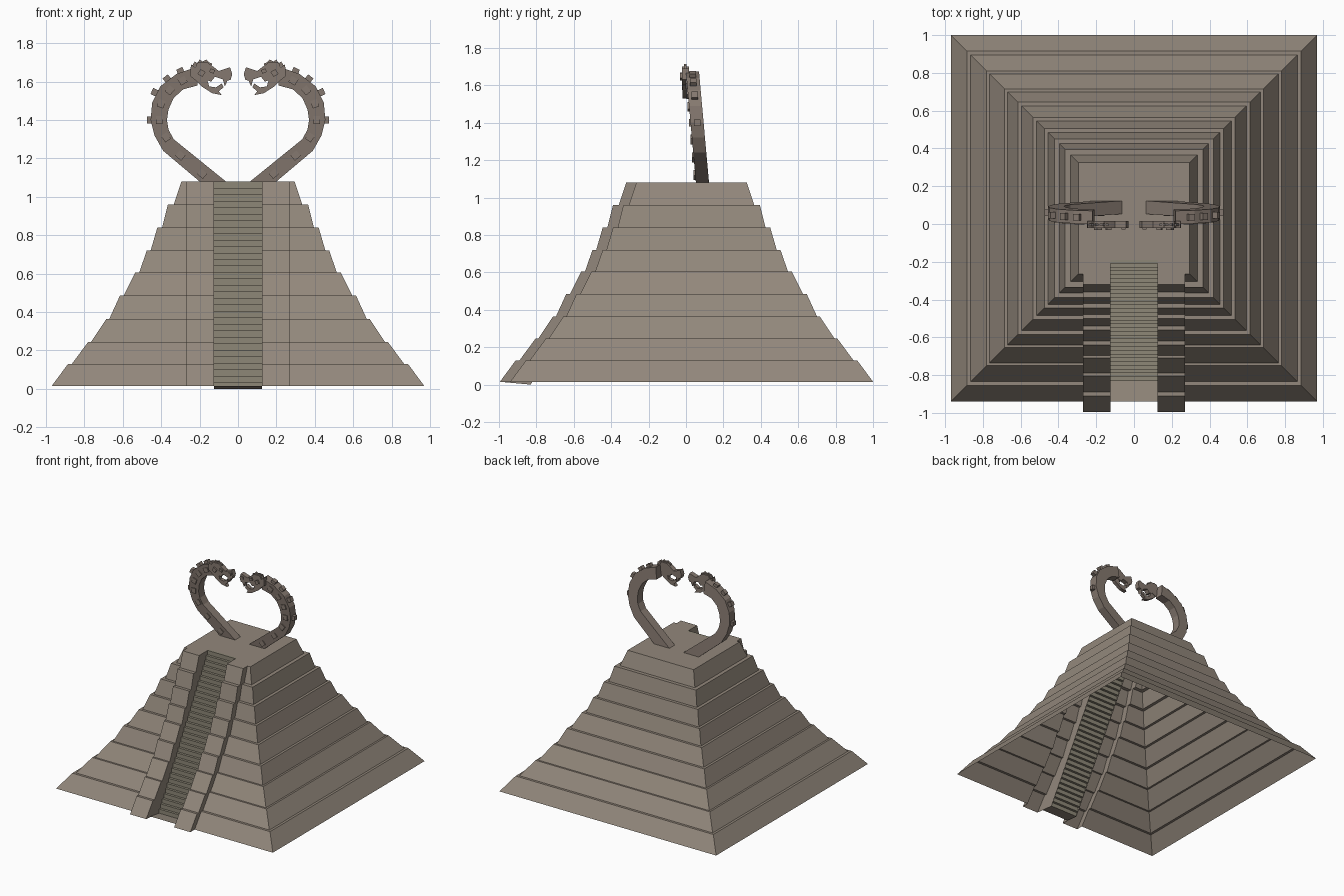
import bpy, bmesh, math
from mathutils import Vector, Matrix

if "Cube" in bpy.data.objects:
    bpy.data.objects.remove(bpy.data.objects["Cube"])


def material(name, rgb):
    m = bpy.data.materials.new(name)
    m.diffuse_color = (*rgb, 1)
    m.use_nodes = True
    m.node_tree.nodes["Principled BSDF"].inputs["Base Color"].default_value = m.diffuse_color
    return m


STONE = material("warm grey stone", (0.29, 0.245, 0.2))
STAIR = material("olive grey stone", (0.27, 0.245, 0.185))
CARVED = material("carved brown stone", (0.235, 0.19, 0.16))


def finish(bm, name, mat):
    me = bpy.data.meshes.new(name)
    bm.to_mesh(me)
    bm.free()
    me.materials.append(mat)
    ob = bpy.data.objects.new(name, me)
    bpy.context.collection.objects.link(ob)
    return ob


def face(bm, pts, out):
    """Add a face whose normal points along 'out'."""
    f = bm.faces.new([bm.verts.new(p) for p in pts])
    f.normal_update()
    if f.normal.dot(Vector(out)) < 0:
        f.normal_flip()


CY = 0.03            # pyramid centre in y
IN, OUT = 0.125, 0.27  # inner and outer x of the balustrades
SHIFT = 0.055        # how far the balustrades stand proud

# Stepped slope: (half width, z), two points per tier
Z = [0.015, 0.13, 0.245, 0.365, 0.485, 0.605, 0.72, 0.84, 0.96, 1.08]
BOTTOM = [0.97, 0.865, 0.765, 0.67, 0.595, 0.515, 0.455, 0.395, 0.335]
TOP = [0.885, 0.78, 0.685, 0.615, 0.535, 0.475, 0.42, 0.365, 0.295]
slope = []
for i in range(9):
    slope += [(BOTTOM[i], Z[i]), (TOP[i], Z[i + 1])]

# Pyramid tiers: open shell, front wall left open behind the stairway
bm = bmesh.new()
for (a, za), (b, zb) in zip(slope, slope[1:]):
    up = 0.5
    face(bm, [(-a, CY + a, za), (a, CY + a, za), (b, CY + b, zb), (-b, CY + b, zb)], (0, 1, up))
    for s in (-1, 1):
        face(bm, [(s * a, CY - a, za), (s * a, CY + a, za),
                  (s * b, CY + b, zb), (s * b, CY - b, zb)], (s, 0, up))
        face(bm, [(s * a, CY - a, za), (s * OUT, CY - a, za),
                  (s * OUT, CY - b, zb), (s * b, CY - b, zb)], (0, -1, up))
finish(bm, "pyramid_tiers", STONE)

# Top platform with a notch for the stairs
bm = bmesh.new()
h, zt = slope[-1]
STAIR_TOP = -0.19
half = [(h, CY + h), (h, CY - h), (OUT, CY - h), (OUT, CY - h - SHIFT),
        (IN, CY - h - SHIFT), (IN, STAIR_TOP)]
outline = half + [(-x, y) for x, y in reversed(half)]
face(bm, [(x, y, zt) for x, y in outline], (0, 0, 1))
finish(bm, "top_platform", STONE)

# Balustrades following the tier slope
for s, side in ((-1, "left"), (1, "right")):
    bm = bmesh.new()
    for (a, za), (b, zb) in zip(slope, slope[1:]):
        ya, yb = CY - a, CY - b
        face(bm, [(s * IN, ya - SHIFT, za), (s * OUT, ya - SHIFT, za),
                  (s * OUT, yb - SHIFT, zb), (s * IN, yb - SHIFT, zb)], (0, -1, 0.5))
        if abs(za - zb) > 0.001:
            face(bm, [(s * OUT, ya - SHIFT, za), (s * OUT, ya, za),
                      (s * OUT, yb, zb), (s * OUT, yb - SHIFT, zb)], (s, 0, 0))
    wall = [(s * IN, CY - a - SHIFT, z) for a, z in slope]
    wall += [(s * IN, STAIR_TOP, zt), (s * IN, -0.83, 0.0)]
    face(bm, wall, (-s, 0, 0))
    finish(bm, "balustrade_" + side, STONE)

# Stairs and the entry slab at their foot
bm = bmesh.new()
N, Y0 = 32, -0.83
dy, dz = (STAIR_TOP - Y0) / N, zt / N
for i in range(N):
    y, z = Y0 + i * dy, i * dz
    face(bm, [(-IN, y, z), (IN, y, z), (IN, y, z + dz), (-IN, y, z + dz)], (0, -1, 0))
    face(bm, [(-IN, y, z + dz), (IN, y, z + dz),
              (IN, y + dy, z + dz), (-IN, y + dy, z + dz)], (0, 0, 1))
finish(bm, "stairs", STAIR)
bm = bmesh.new()
face(bm, [(-IN, -0.94, 0.015), (IN, -0.94, 0.015), (IN, Y0, 0), (-IN, Y0, 0)], (0, 0, 1))
finish(bm, "entry_slab", STONE)


# Serpents forming a heart above the platform
def lean(z):
    return 0.088 - 0.09 * (z - 1.08)


DEPTH = 0.035
OUTER = [(0.20, 1.08), (0.39, 1.24), (0.435, 1.32), (0.455, 1.40),
         (0.447, 1.49), (0.405, 1.575), (0.32, 1.64), (0.22, 1.675)]
INNER = [(0.063, 1.08), (0.335, 1.30), (0.362, 1.35), (0.37, 1.40),
         (0.362, 1.455), (0.335, 1.515), (0.285, 1.56), (0.21, 1.58)]
# plate centre x, z and angle
PLATES = [(0.187, 1.12, 40), (0.30, 1.215, 40), (0.375, 1.31, 55), (0.41, 1.40, 90),
          (0.40, 1.485, 110), (0.355, 1.555, 130), (0.288, 1.605, 150), (0.21, 1.635, 165)]
BUMPS = [(0.46, 1.40, 90), (0.435, 1.545, 115), (0.37, 1.615, 142), (0.30, 1.655, 155)]


def box(bm, x, y, z, size, angle):
    m = (Matrix.Translation((x, y, z)) @ Matrix.Rotation(-math.radians(angle), 4, 'Y')
         @ Matrix.Diagonal((*size, 1)))
    bmesh.ops.create_cube(bm, size=1, matrix=m)


def slab(bm, pts, y0, y1):
    """Extrude an x-z outline from y0 to y1."""
    f = bm.faces.new([bm.verts.new((x, y0, z)) for x, z in pts])
    r = bmesh.ops.extrude_face_region(bm, geom=[f])
    vs = [v for v in r["geom"] if isinstance(v, bmesh.types.BMVert)]
    bmesh.ops.translate(bm, verts=vs, vec=(0, y1 - y0, 0))


def mirrored(bm, name, s):
    for v in bm.verts:
        v.co.x *= s
    bmesh.ops.recalc_face_normals(bm, faces=bm.faces)
    finish(bm, name, CARVED)


SKULL = [(0.25, 1.63), (0.245, 1.69), (0.222, 1.675), (0.212, 1.70), (0.16, 1.70),
         (0.125, 1.675), (0.10, 1.655), (0.07, 1.665), (0.042, 1.675), (0.03, 1.64),
         (0.038, 1.61), (0.055, 1.605), (0.068, 1.575), (0.08, 1.612), (0.12, 1.625),
         (0.14, 1.60), (0.17, 1.61), (0.20, 1.59)]
JAW = [(0.215, 1.60), (0.16, 1.61), (0.15, 1.575), (0.115, 1.57), (0.085, 1.59),
       (0.075, 1.57), (0.10, 1.55), (0.085, 1.53), (0.135, 1.54), (0.19, 1.575)]
CREST = [(0.24, 1.68), (0.225, 1.705), (0.21, 1.695), (0.20, 1.715), (0.185, 1.705),
         (0.165, 1.715), (0.15, 1.70), (0.135, 1.695), (0.14, 1.67)]

for s, side in ((-1, "left"), (1, "right")):
    # body
    bm = bmesh.new()
    rings = []
    for (ox, oz), (ix, iz) in zip(OUTER, INNER):
        rings.append([bm.verts.new((x, lean(z) + d, z)) for x, z, d in
                      ((ox, oz, -DEPTH), (ix, iz, -DEPTH), (ix, iz, DEPTH), (ox, oz, DEPTH))])
    for r, q in zip(rings, rings[1:]):
        for k in range(4):
            bm.faces.new([r[k], r[(k + 1) % 4], q[(k + 1) % 4], q[k]])
    bm.faces.new(rings[0])
    bm.faces.new(rings[-1])
    mirrored(bm, "serpent_body_" + side, s)
    # raised square scales and back bumps
    bm = bmesh.new()
    for x, z, a in PLATES:
        box(bm, x, lean(z) - DEPTH, z, (0.04, 0.016, 0.036), a)
    for x, z, a in BUMPS:
        box(bm, x, lean(z), z, (0.035, 0.035, 0.03), a)
    mirrored(bm, "serpent_scales_" + side, s)
    # head
    bm = bmesh.new()
    slab(bm, SKULL, -0.022, 0.016)
    slab(bm, JAW, -0.018, 0.012)
    slab(bm, CREST, -0.01, 0.002)
    box(bm, 0.135, -0.024, 1.655, (0.025, 0.016, 0.02), 20)
    box(bm, 0.19, -0.022, 1.645, (0.03, 0.022, 0.03), 30)
    box(bm, 0.055, -0.022, 1.645, (0.02, 0.014, 0.018), 0)
    mirrored(bm, "serpent_head_" + side, s)
